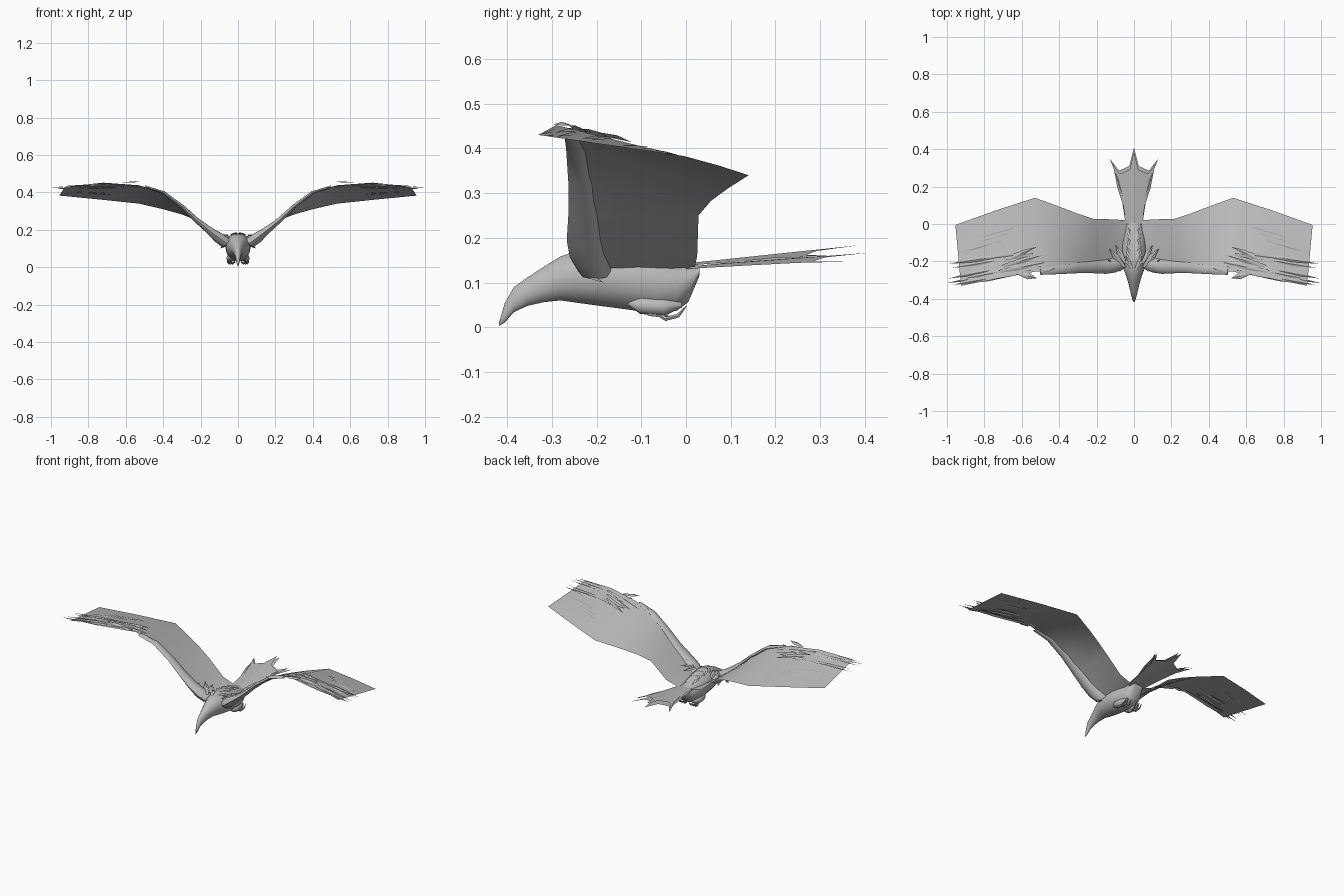
import bpy, math
from mathutils import Vector

cube = bpy.data.objects.get("Cube")
if cube:
    bpy.data.objects.remove(cube, do_unlink=True)

grey = bpy.data.materials.new("plumage_grey")
grey.use_nodes = True
grey.diffuse_color = (0.5, 0.5, 0.5, 1)
grey.node_tree.nodes["Principled BSDF"].inputs["Base Color"].default_value = (0.5, 0.5, 0.5, 1)


def make(name, verts, faces, mirror=True, smooth=True):
    mesh = bpy.data.meshes.new(name)
    mesh.from_pydata([tuple(v) for v in verts], [], faces)
    mesh.materials.append(grey)
    mesh.update()
    ob = bpy.data.objects.new(name, mesh)
    bpy.context.collection.objects.link(ob)
    if smooth:
        bpy.ops.object.select_all(action='DESELECT')
        ob.select_set(True)
        bpy.context.view_layer.objects.active = ob
        bpy.ops.object.shade_smooth_by_angle(angle=math.radians(50))
    if mirror:
        ob.modifiers.new("Mirror", 'MIRROR')
    return ob


def loft(name, rings, mirror=True):
    """Join rings of equal length into a closed skin."""
    n = len(rings[0])
    verts = [v for r in rings for v in r]
    faces = [(i * n + j, i * n + (j + 1) % n, (i + 1) * n + (j + 1) % n, (i + 1) * n + j)
             for i in range(len(rings) - 1) for j in range(n)]
    faces += [tuple(reversed(range(n))), tuple(range(len(verts) - n, len(verts)))]
    return make(name, verts, faces, mirror)


def tube(name, path, radii, sides=6):
    """Tapered limb along a path."""
    path = [Vector(p) for p in path]
    rings = []
    for i, p in enumerate(path):
        d = path[min(i + 1, len(path) - 1)] - path[max(i - 1, 0)]
        turn = d.to_track_quat('Z', 'Y')
        rings.append([p + turn @ Vector((radii[i] * math.cos(a), radii[i] * math.sin(a), 0))
                      for a in (math.tau * k / sides for k in range(sides))])
    return loft(name, rings)


# Body, head and beak in one skin: y, bottom, top, half width
body = [(-.418, .003, .010, .002), (-.405, .010, .055, .008), (-.385, .033, .090, .014),
        (-.355, .047, .112, .021), (-.32, .055, .135, .029), (-.28, .059, .160, .041),
        (-.24, .053, .174, .056), (-.19, .046, .182, .066), (-.13, .038, .178, .068),
        (-.07, .030, .166, .064), (-.02, .036, .152, .054), (.005, .055, .145, .046),
        (.03, .115, .138, .036)]
rings = []
for y, lo, hi, w in body:
    rings.append([(w * math.cos(a), y, (lo + hi) / 2 + (hi - lo) / 2 * math.sin(a))
                  for a in (math.tau * k / 14 for k in range(14))])
loft("body", rings, mirror=False)


def body_top(y):
    for a, b in zip(body, body[1:]):
        if a[0] <= y <= b[0]:
            return a[2] + (b[2] - a[2]) * (y - a[0]) / (b[0] - a[0])
    return body[-1][2]


# Wing membrane: leading and trailing point at each station
wing = [((.05, -.22, .12), (.04, .02, .135)), ((.12, -.25, .17), (.12, .025, .16)),
        ((.22, -.245, .25), (.22, .028, .25)), ((.30, -.245, .325), (.30, .055, .282)),
        ((.40, -.25, .40), (.40, .093, .31)), ((.53, -.255, .438), (.53, .14, .34)),
        ((.72, -.29, .452), (.74, .072, .362)), ((.925, -.33, .43), (.955, -.005, .383))]
wing = [(Vector(a), Vector(b)) for a, b in wing]


def wing_point(x, t, lift=0.0):
    """Point on the wing at span x and chord fraction t."""
    i = 0
    while i < len(wing) - 2 and x > wing[i + 1][0].x:
        i += 1
    (a, b), (c, d) = wing[i], wing[i + 1]
    s = (x - a.x) / (c.x - a.x)
    return a.lerp(c, s).lerp(b.lerp(d, s), t) + Vector((0, 0, lift))


cols = 5
verts = [a.lerp(b, k / (cols - 1)) for a, b in wing for k in range(cols)]
faces = [(i * cols + j, i * cols + j + 1, (i + 1) * cols + j + 1, (i + 1) * cols + j)
         for i in range(len(wing) - 1) for j in range(cols - 1)]
make("wing", verts, faces)

# Thick arm along the leading edge
rings = []
for x, half, thick in [(.06, .038, .03), (.10, .04, .03), (.15, .038, .02), (.22, .032, .014),
                       (.30, .028, .011), (.40, .024, .009), (.50, .015, .005)]:
    p = wing_point(x, 0) + Vector((0, half - .018, 0))
    out = Vector((-.7, 0, .7)) * thick
    rings.append([p + Vector((0, half * math.cos(a), 0)) + out * math.sin(a)
                  for a in (math.tau * k / 8 for k in range(8))])
loft("wing_arm", rings)


def feather(name, start, tip, width, bow=0.006):
    """Flat pointed plate with a raised shaft."""
    start, tip = Vector(start), Vector(tip)
    side = (tip - start).cross(Vector((0, 0, 1))).normalized() * width
    mid = start.lerp(tip, .55)
    v = [start - side * .4, start + side * .4, mid + side, tip, mid - side,
         mid + Vector((0, 0, bow))]
    make(name, v, [(0, 1, 5), (1, 2, 5), (2, 3, 5), (3, 4, 5), (4, 0, 5)], smooth=False)


# Primary feathers: start span and chord, tip span and chord, width
primaries = [(.50, .06, 1.0, .09, .016), (.55, .02, .97, .04, .014), (.58, .14, .985, .16, .014),
             (.54, .24, .96, .32, .016), (.62, .30, .975, .40, .013), (.60, .10, .90, .10, .016)]
for i, (x, t, x2, t2, w) in enumerate(primaries):
    feather("primary_feather_%d" % (i + 1), wing_point(x, t, .008), wing_point(x2, t2, .008), w)

# Covert feathers pointing back toward the body
coverts = [(.72, .10, .47, .13, .018), (.70, .17, .50, .22, .016), (.68, .24, .52, .34, .014),
           (.62, .02, .52, -.09, .018), (.50, .00, .38, .06, .014)]
for i, (x, t, x2, t2, w) in enumerate(coverts):
    feather("covert_feather_%d" % (i + 1), wing_point(x, t, .008), wing_point(x2, t2, .012), w)

# Low ridges further back on the wing
for i, (x, t, x2) in enumerate([(.66, .62, .86), (.63, .68, .80), (.70, .54, .90)]):
    feather("wing_ridge_%d" % (i + 1), wing_point(x, t, .002), wing_point(x2, t, .002), .01, .003)

# Shoulder feathers where the arm meets the body
for i, (a, b, w) in enumerate([((.05, -.23, .165), (.135, -.13, .185), .016),
                               ((.045, -.21, .172), (.10, -.11, .168), .015),
                               ((.07, -.25, .15), (.14, -.19, .205), .014),
                               ((.06, -.23, .12), (.095, -.185, .10), .015)]):
    feather("shoulder_feather_%d" % (i + 1), a, b, w)

# Overlapping feathers down the back
for i in range(4):
    y = -.245 + .05 * i
    feather("back_feather_%d" % (i + 1), (.01, y, body_top(y) + .004),
            (.045 - .005 * i, y + .075, body_top(y + .075) - .006), .014)

# Tail fan in two layers, half outline mirrored
outline = [(0, .0), (.045, .0), (.065, .13), (.088, .25), (.13, .35), (.08, .285),
           (.025, .31), (0, .41)]
for name, size, rise, z0 in [("tail_lower", 1, .075, .126), ("tail_upper", .94, .105, .133)]:
    v = [(x * size, y * size, z0 + rise * y * size + .01 - .12 * x) for x, y in outline]
    make(name, v, [(0, 1, 2), (0, 2, 6), (2, 3, 6), (3, 5, 6), (3, 4, 5), (0, 6, 7)], smooth=False)
feather("tail_side_feather", (.03, .03, .138), (.115, .33, .160), .012)

# Tucked legs with curled toes
tube("thigh", [(.036, -.13, .056), (.042, -.10, .05), (.042, -.05, .045), (.036, -.01, .05)],
     [.006, .02, .02, .006], 8)
tube("shank", [(.038, -.12, .05), (.042, -.08, .032), (.04, -.04, .026)], [.008, .008, .006])
for i, dx in enumerate((-.02, 0, .014)):
    tube("toe_%d" % (i + 1), [(.04, -.06, .03), (.04 + dx * .6, -.045, .019),
                              (.04 + dx, -.018, .026), (.04 + dx, .001, .048)],
         [.006, .005, .005, .001])
